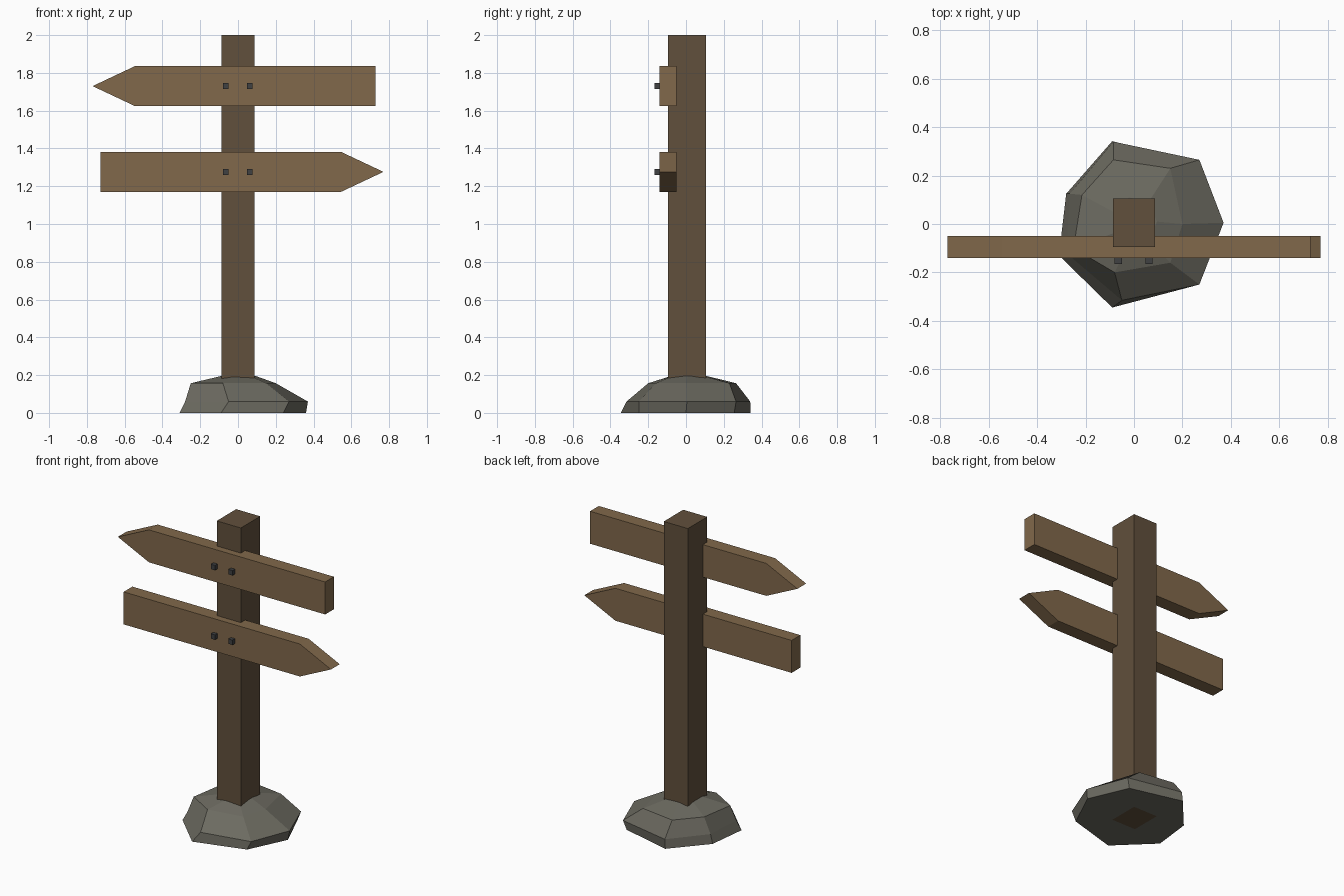
import bpy, bmesh

if "Cube" in bpy.data.objects:
    bpy.data.objects.remove(bpy.data.objects["Cube"])


def material(name, rgb):
    m = bpy.data.materials.new(name)
    m.diffuse_color = (*rgb, 1)
    m.use_nodes = True
    m.node_tree.nodes["Principled BSDF"].inputs["Base Color"].default_value = m.diffuse_color
    return m


POST = material("dark_wood", (0.12, 0.08, 0.045))
BOARD = material("light_wood", (0.22, 0.14, 0.07))
STONE = material("stone", (0.15, 0.145, 0.118))
IRON = material("iron", (0.05, 0.052, 0.055))


def loft(name, rings, mat):
    """Join equal-length point rings into a closed, flat-shaded solid."""
    bm = bmesh.new()
    loops = [[bm.verts.new(p) for p in ring] for ring in rings]
    n = len(loops[0])
    for a, b in zip(loops, loops[1:]):
        for i in range(n):
            j = (i + 1) % n
            bm.faces.new((a[i], a[j], b[j], b[i]))
    bm.faces.new(loops[0][::-1])
    bm.faces.new(loops[-1])
    bmesh.ops.recalc_face_normals(bm, faces=bm.faces)
    mesh = bpy.data.meshes.new(name)
    bm.to_mesh(mesh)
    bm.free()
    mesh.materials.append(mat)
    ob = bpy.data.objects.new(name, mesh)
    bpy.context.collection.objects.link(ob)
    return ob


def box(name, x, y, z, mat):
    rect = [(x[0], y[0]), (x[1], y[0]), (x[1], y[1]), (x[0], y[1])]
    return loft(name, [[(px, py, h) for px, py in rect] for h in z], mat)


# Post
box("post", (-0.087, 0.087), (-0.095, 0.105), (0, 2), POST)

# Seven-sided boulder, ring by ring from the ground up
layers = [
    (0.0, [(0.36, 0), (0.25, 0.255), (-0.09, 0.342), (-0.28, 0.125),
           (-0.31, -0.13), (-0.09, -0.345), (0.24, -0.25)]),
    (0.06, [(0.37, 0.005), (0.27, 0.265), (-0.085, 0.34), (-0.265, 0.125),
            (-0.28, -0.12), (-0.05, -0.315), (0.27, -0.25)]),
    (0.157, [(0.2, 0.0), (0.15, 0.23), (-0.085, 0.265), (-0.215, 0.12),
             (-0.25, -0.1), (-0.08, -0.2), (0.15, -0.16)]),
    (0.195, [(0.095, 0.01), (0.06, 0.09), (-0.02, 0.11), (-0.085, 0.05),
             (-0.09, -0.04), (-0.02, -0.08), (0.06, -0.07)]),
]
loft("base_stone", [[(x, y, z) for x, y in pts] for z, pts in layers], STONE)

# Arrow boards, pointing opposite ways, each held by two square bolts
for label, side, zc in (("upper", -1, 1.73), ("lower", 1, 1.276)):
    h = 0.106
    outline = [(-0.728, -h), (0.545, -h), (0.77, 0), (0.545, h), (-0.728, h)]
    loft(label + "_arrow_board",
         [[(side * x, y, zc + z) for x, z in outline] for y in (-0.14, -0.05)],
         BOARD)
    for end, x in (("left", -0.065), ("right", 0.062)):
        box(f"{label}_{end}_bolt", (x - 0.015, x + 0.015), (-0.166, -0.135),
            (zc - 0.016, zc + 0.016), IRON)
